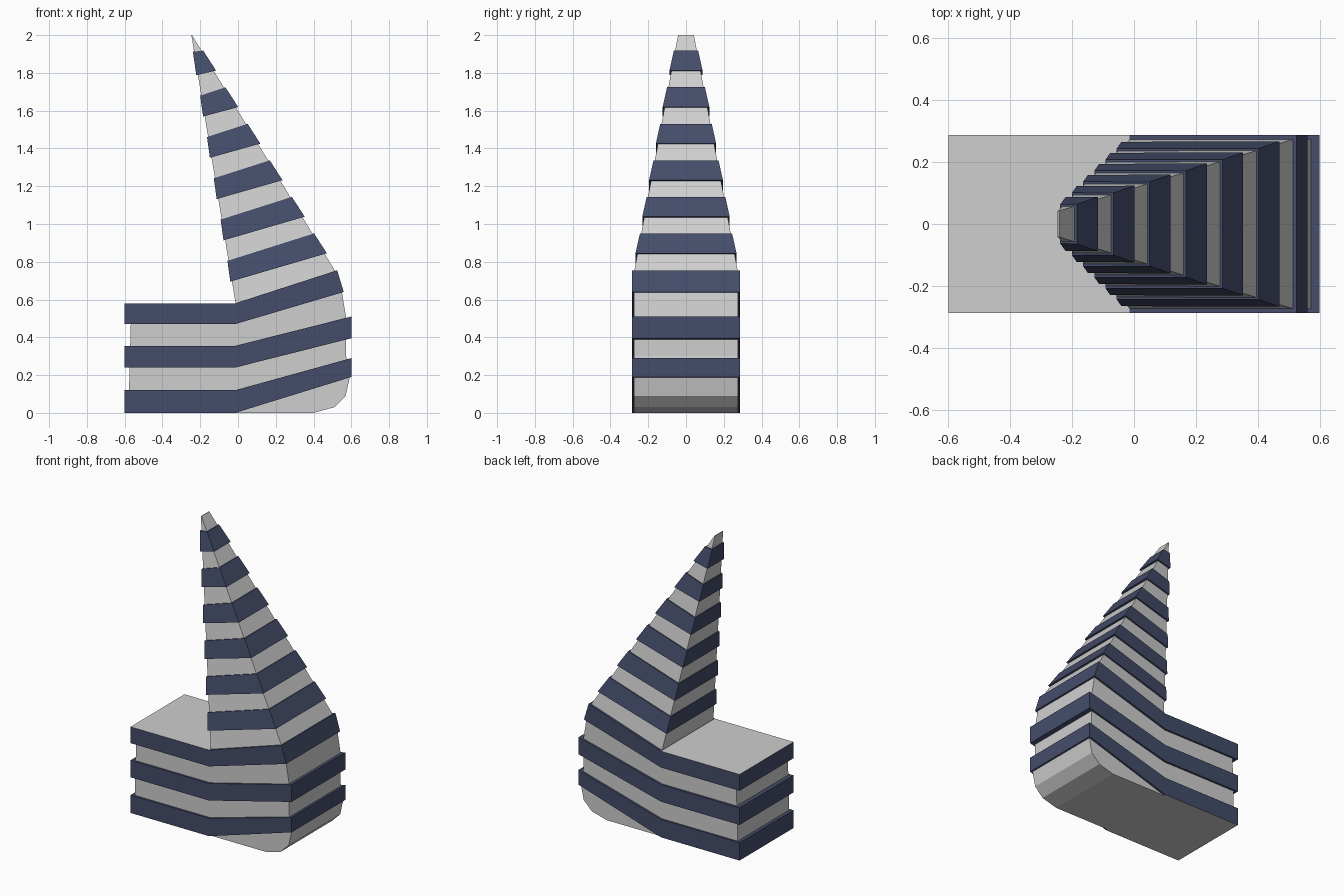
import bpy, bmesh

if "Cube" in bpy.data.objects:
    bpy.data.objects.remove(bpy.data.objects["Cube"])


def material(name, rgb):
    m = bpy.data.materials.new(name)
    m.diffuse_color = (*rgb, 1)
    m.use_nodes = True
    m.node_tree.nodes["Principled BSDF"].inputs["Base Color"].default_value = m.diffuse_color
    return m


GREY = material("pale grey", (0.62, 0.62, 0.62))
BLUE = material("navy blue", (0.058, 0.073, 0.142))


def slab(name, pts, mats, rule=None):
    """Closed solid from a side outline of (x, z, half width) points."""
    bm = bmesh.new()
    a = [bm.verts.new((x, -w, z)) for x, z, w in pts]
    b = [bm.verts.new((x, w, z)) for x, z, w in pts]
    bm.faces.new(a)
    bm.faces.new(b[::-1])
    n = len(pts)
    for i in range(n):
        j = (i + 1) % n
        bm.faces.new((a[i], b[i], b[j], a[j]))
    bmesh.ops.recalc_face_normals(bm, faces=bm.faces[:])
    if rule:
        for f in bm.faces:
            f.material_index = rule(f)
    me = bpy.data.meshes.new(name)
    bm.to_mesh(me)
    bm.free()
    for m in mats:
        me.materials.append(m)
    ob = bpy.data.objects.new(name, me)
    bpy.context.collection.objects.link(ob)
    return ob


# grey body inside the bands
body = [(-0.58, 0.01), (-0.012, 0.0), (0.40, 0.0), (0.51, 0.03), (0.57, 0.09),
        (0.592, 0.19), (0.573, 0.30), (0.573, 0.50), (0.55, 0.64),
        (0.515, 0.75), (-0.012, 0.575), (-0.565, 0.57)]
slab("body_core", [(x, z, 0.274) for x, z in body], [GREY])

# tapering horn: left and right edges of its side outline
L0, L1 = (-0.012, 0.575), (-0.247, 2.0)
R0, R1 = (0.515, 0.75), (-0.243, 2.0)
W0, W1 = 0.274, 0.042


def edge(p, q, z, out, grow):
    t = (z - p[1]) / (q[1] - p[1])
    return (p[0] + (q[0] - p[0]) * t + out, z, W0 + (W1 - W0) * t + grow)


slab("horn_core", [(*L0, W0), (*R0, W0), (*R1, W1), (*L1, W1)], [GREY])

# body bands: flat to the left, sloping up to the right
body_bands = [
    (0.0, 0.12, (0.60, 0.19), (0.60, 0.29)),
    (0.24, 0.355, (0.60, 0.395), (0.60, 0.51)),
    (0.47, 0.58, (0.56, 0.64), (0.525, 0.755)),
]


def outer_caps(f):
    # the outermost flat faces are grey
    z = f.calc_center_median().z
    flat = abs(f.normal.z) > 0.999
    return 0 if flat and (z > 0.57 or z < 0.01) else 1


for i, (lo, hi, r_lo, r_hi) in enumerate(body_bands):
    outline = [(-0.60, lo), (-0.015, lo), r_lo, r_hi, (-0.015, hi), (-0.60, hi)]
    slab(f"body_band_{i + 1}", [(x, z, 0.287) for x, z in outline],
         [GREY, BLUE], outer_caps)

# horn bands: evenly spaced, slope flattening towards the tip
for i in range(6):
    zl = 0.695 + 0.2185 * i
    zr = 0.845 + 0.1935 * i
    top = 0.11 if i < 5 else 0.125
    slab(f"horn_band_{i + 1}", [
        edge(L0, L1, zl, -0.009, 0.011),
        edge(R0, R1, zr, 0.013, 0.011),
        edge(R0, R1, zr + 0.105, 0.009, 0.007),
        edge(L0, L1, zl + top, -0.006, 0.007)], [BLUE])
